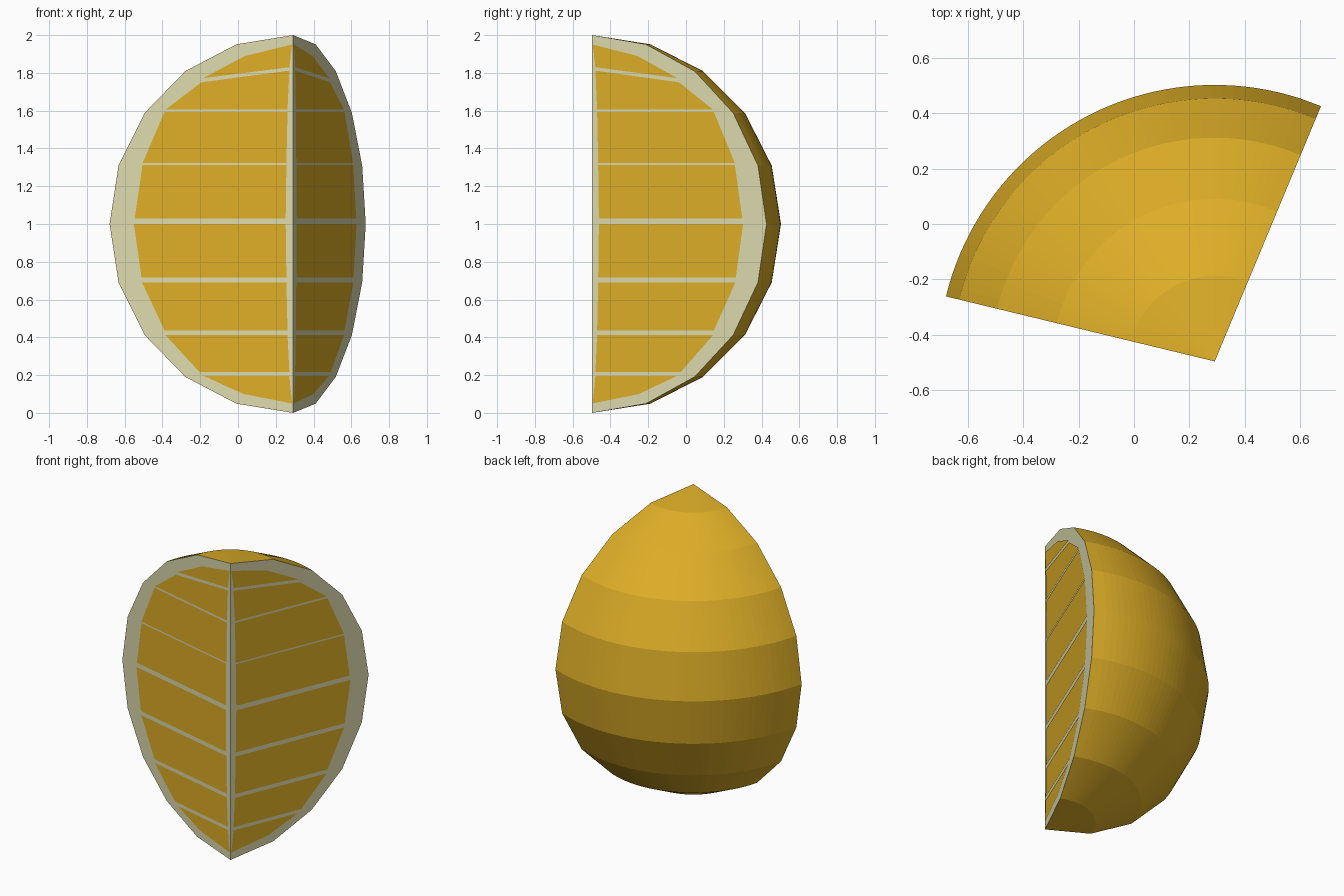
import bpy
from math import sin, cos, radians, pi

if "Cube" in bpy.data.objects:
    bpy.data.objects.remove(bpy.data.objects["Cube"])

CX, CY = 0.292, -0.497          # wedge axis
A0, A1 = radians(67.4), radians(166.4)
N = 10                          # latitude bands


def material(name, col):
    m = bpy.data.materials.new(name)
    m.diffuse_color = (*col, 1)
    m.use_nodes = True
    m.node_tree.nodes["Principled BSDF"].inputs["Base Color"].default_value = m.diffuse_color
    return m


def make(name, verts, faces, mat):
    me = bpy.data.meshes.new(name)
    me.from_pydata(verts, [], faces)
    me.materials.append(mat)
    ob = bpy.data.objects.new(name, me)
    bpy.context.collection.objects.link(ob)
    return ob


def point(r, ang, z):
    return (CX + r * cos(ang), CY + r * sin(ang), z)


orange = material("orange", (0.72, 0.42, 0.02))
pale = material("pale_pith", (0.72, 0.70, 0.42))

# outer skin: banded sphere wedge, first column slightly wider
angles = [A0] + [radians(72) + (A1 - radians(72)) * i / 40 for i in range(41)]
C = len(angles)
verts = [point(0, 0, 2)]
for k in range(1, N):
    t = pi * k / N
    verts += [point(sin(t), a, 1 + cos(t)) for a in angles]
verts.append(point(0, 0, 0))
last = len(verts) - 1
faces = []
for i in range(C - 1):
    faces.append((0, 1 + i, 2 + i))
    for k in range(N - 2):
        b = 1 + k * C + i
        faces.append((b, b + C, b + C + 1, b + 1))
    b = 1 + (N - 2) * C + i
    faces.append((b, last, b + 1))
make("skin", verts, faces, orange)

# flesh cells on a cut face: (r_in, z), (r_out, z) upper then lower edge
cells = [
    [(0.005, 1.95), (0.26, 1.89), (0.49, 1.772), (0.02, 1.83)],
    [(0.02, 1.812), (0.50, 1.75), (0.695, 1.605), (0.03, 1.605)],
    [(0.03, 1.592), (0.70, 1.592), (0.82, 1.322), (0.036, 1.322)],
    [(0.036, 1.312), (0.82, 1.312), (0.862, 1.03), (0.04, 1.03)],
    [(0.04, 1.0), (0.867, 1.0), (0.825, 0.717), (0.036, 0.717)],
    [(0.036, 0.69), (0.822, 0.69), (0.70, 0.437), (0.03, 0.437)],
    [(0.03, 0.412), (0.695, 0.412), (0.51, 0.217), (0.02, 0.217)],
    [(0.02, 0.195), (0.485, 0.195), (0.27, 0.10), (0.005, 0.05)],
]

# two flat cut faces, pale pith with flesh cells just proud of it
for side, ang, sgn in (("right", A0, -1), ("left", A1, 1)):
    rim = [point(sin(pi * k / N), ang, 1 + cos(pi * k / N)) for k in range(N + 1)]
    order = list(range(N + 1))
    make("pith_" + side, rim, [order if sgn < 0 else order[::-1]], pale)

    off = 0.003 * sgn
    ox, oy = -sin(ang) * off, cos(ang) * off
    v, f = [], []
    for cell in cells:
        idx = list(range(len(v), len(v) + 4))
        for r, z in cell:
            x, y, z = point(r, ang, z)
            v.append((x + ox, y + oy, z))
        f.append(idx if sgn < 0 else idx[::-1])
    make("flesh_" + side, v, f, orange)
